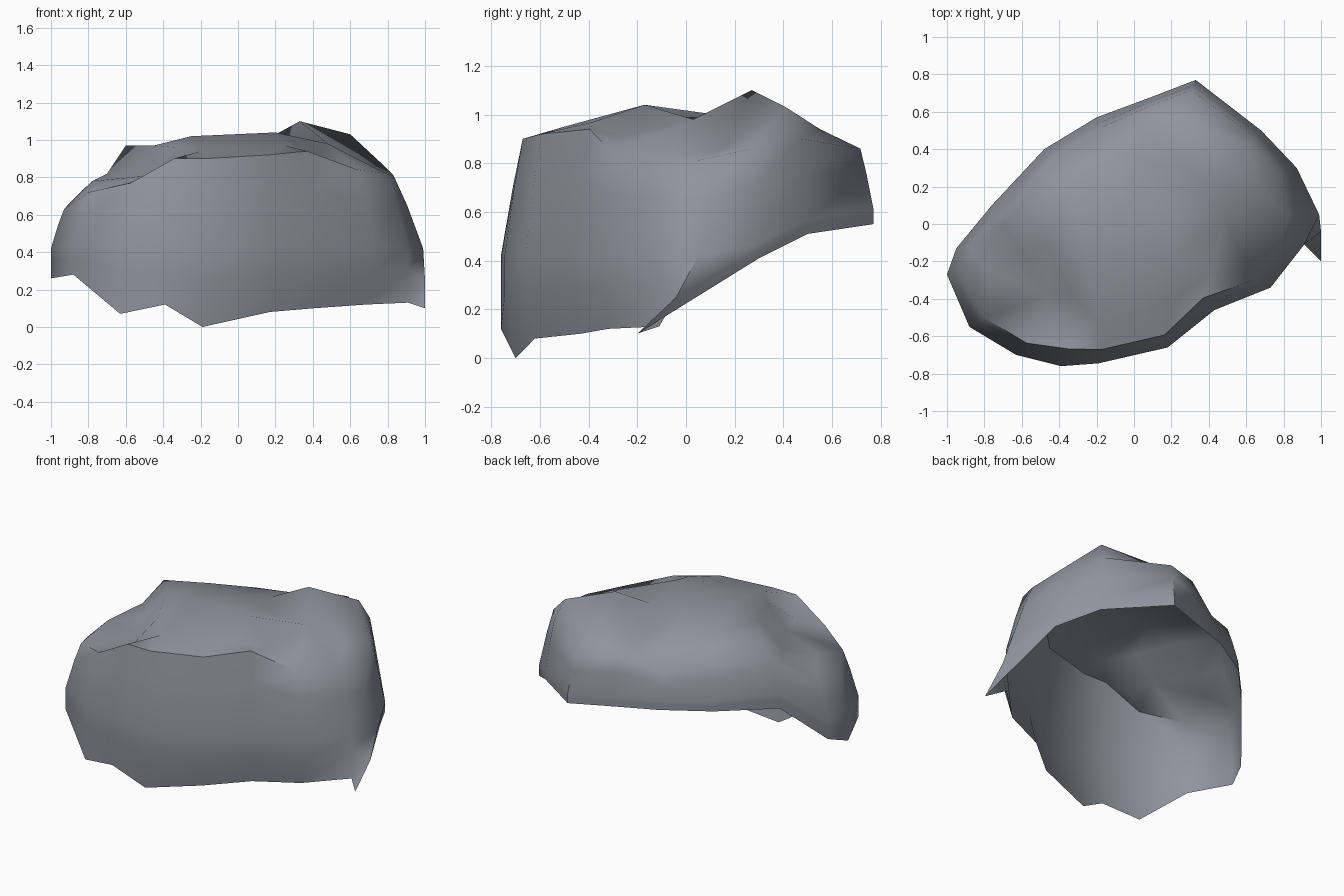
import bpy, bmesh
from mathutils import Vector
from mathutils.geometry import delaunay_2d_cdt

if "Cube" in bpy.data.objects:
    bpy.data.objects.remove(bpy.data.objects["Cube"])

# Spokes around the boulder: widest x, y, open rim height, shoulder height, shoulder inset
SPOKES = [
    (.99, .05, .10, .81, .84), (.87, .30, .41, .86, .90), (.68, .50, .51, .90, .94),
    (.33, .77, .55, .86, .93), (.07, .67, .56, .88, .93), (-.20, .57, .57, .78, .90),
    (-.48, .40, .57, .85, .90), (-.76, .10, .55, .81, .90),
    (-.95, -.13, .31, .68, .93), (-1.0, -.27, .26, .63, .93),
    (-.88, -.55, .28, .72, .91), (-.63, -.70, .07, .77, .91), (-.39, -.76, .12, .90, .88),
    (-.19, -.745, .00, .90, .90), (.18, -.66, .08, .92, .90), (.43, -.46, .10, .94, .86),
    (.73, -.34, .12, .84, .88), (.91, -.11, .13, .82, .87)]

# Top: mound, main plateau edge, left terrace, valleys
BUMPS = [
    (.33, .27, 1.10), (.60, .41, 1.03), (.48, .03, .98), (.28, .55, .94), (.05, .5, .9),
    (.20, -.17, 1.04), (-.25, -.17, 1.02), (-.05, .12, 1.0), (-.13, .38, .93), (-.35, .2, .97),
    (-.60, .08, .97), (-.45, -.12, .97), (-.33, -.38, .96), (-.2, -.52, .94), (.02, -.5, .95),
    (-.70, .0, .82), (-.60, -.15, .81), (-.47, -.38, .81), (-.42, -.55, .80), (-.78, -.25, .78),
    (.22, .06, .97), (.02, .33, .93), (.69, .15, .86), (.42, -.26, .91), (.25, -.38, .97)]

shoulder = [Vector((x * s, y * s, t)) for x, y, r, t, s in SPOKES]

# Side wall rings: rim, lower band, widest line, upper wall, shoulder
rings = [[], [], [], [], shoulder]
for (x, y, r, t, s), top in zip(SPOKES, shoulder):
    tuck = .94 if y < -.3 and x > -.2 else 1.0
    rim = Vector((x if x < 0 else x * tuck, y * tuck, r))
    mid = Vector((x, y, max(.42, r + .1) if y < .2 else r + .06))
    upper = .45 + .55 * s
    rings[0].append(rim)
    rings[1].append(Vector((x, y, r + .6 * (mid.z - r))))
    rings[2].append(mid)
    rings[3].append(Vector((x * upper, y * upper, mid.z + .6 * (t - mid.z))))
rings[0][0] = Vector((1.0, -.20, .10))      # hanging corner spike
rings[1][0] = Vector((1.0, -.04, .25))

bm = bmesh.new()
loops = [[bm.verts.new(p) for p in ring] for ring in rings]
n = len(SPOKES)
for a, b in zip(loops, loops[1:]):
    for i in range(n):
        j = (i + 1) % n
        bm.faces.new((a[i], a[j], b[j], b[i]))

# Faceted top stretched over the bumps inside the shoulder
points = shoulder + [Vector(b) for b in BUMPS]
verts = loops[-1] + [bm.verts.new(b) for b in BUMPS]
_, _, tris, origin, _, _ = delaunay_2d_cdt(
    [p.to_2d() for p in points], [], [list(range(n))], 1, 1e-5)
for tri in tris:
    bm.faces.new([verts[origin[k][0]] for k in tri])
bmesh.ops.recalc_face_normals(bm, faces=bm.faces)

mesh = bpy.data.meshes.new("boulder")
bm.to_mesh(mesh)
bm.free()
boulder = bpy.data.objects.new("boulder", mesh)
bpy.context.collection.objects.link(boulder)

stone = bpy.data.materials.new("grey stone")
stone.diffuse_color = (.28, .29, .34, 1)
stone.use_nodes = True
stone.node_tree.nodes["Principled BSDF"].inputs["Base Color"].default_value = stone.diffuse_color
mesh.materials.append(stone)

bpy.context.view_layer.objects.active = boulder
boulder.select_set(True)
bpy.ops.object.shade_smooth_by_angle(angle=1.0)
